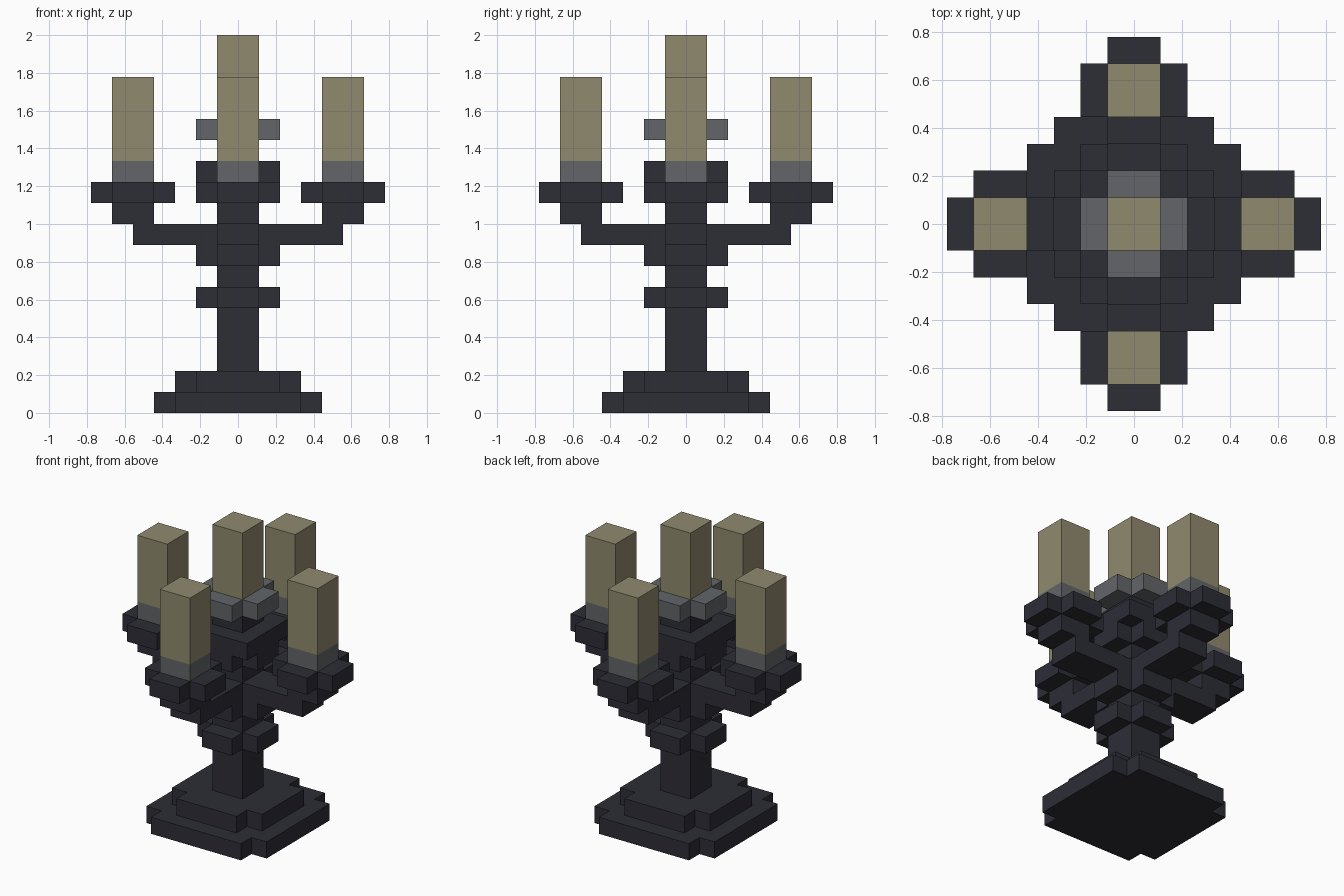
import bpy
import bmesh
from math import cos, sin, pi

cube = bpy.data.objects.get("Cube")
if cube:
    bpy.data.objects.remove(cube, do_unlink=True)

U = 2 / 18  # one block


def material(name, rgb):
    m = bpy.data.materials.new(name)
    m.use_nodes = True
    m.diffuse_color = (*rgb, 1)
    bsdf = next(n for n in m.node_tree.nodes if n.type == 'BSDF_PRINCIPLED')
    bsdf.inputs["Base Color"].default_value = (*rgb, 1)
    bsdf.inputs["Roughness"].default_value = 0.9
    return m


IRON = material("dark iron", (0.026, 0.026, 0.037))
GREY = material("grey holder", (0.122, 0.130, 0.138))
WAX = material("tan wax", (0.279, 0.254, 0.156))


def square(a):
    return [(a, -a), (a, a), (-a, a), (-a, -a)]


def plus(a, b):
    """Cross-shaped outline: a is the reach, b the half width of each bar."""
    corner = [(a, -b), (a, b), (b, b)]
    turns = [(1, 0), (0, 1), (-1, 0), (0, -1)]
    return [(x * c - y * s, x * s + y * c) for c, s in turns for x, y in corner]


def prism(name, outline, bottom, top, mat, centre=(0, 0)):
    """Extrude an outline between two heights, all measured in blocks."""
    bm = bmesh.new()
    verts = [bm.verts.new(((x + centre[0]) * U, (y + centre[1]) * U, bottom * U))
             for x, y in outline]
    face = bm.faces.new(verts)
    ext = bmesh.ops.extrude_face_region(bm, geom=[face], use_keep_orig=True)
    moved = [g for g in ext["geom"] if isinstance(g, bmesh.types.BMVert)]
    bmesh.ops.translate(bm, verts=moved, vec=(0, 0, (top - bottom) * U))
    bmesh.ops.recalc_face_normals(bm, faces=bm.faces)
    mesh = bpy.data.meshes.new(name)
    bm.to_mesh(mesh)
    bm.free()
    mesh.materials.append(mat)
    obj = bpy.data.objects.new(name, mesh)
    bpy.context.scene.collection.objects.link(obj)
    return obj


# Central column, from the foot up
column = [
    ("base_lower", plus(4, 3), 1, IRON),
    ("base_upper", plus(3, 2), 1, IRON),
    ("stem_lower", square(1), 3, IRON),
    ("stem_knob", plus(2, 1), 1, IRON),
    ("stem_middle", square(1), 1, IRON),
    ("arm_collar", plus(2, 1), 1, IRON),
    ("cross_arms", plus(5, 1), 1, IRON),
    ("stem_upper", square(1), 1, IRON),
    ("centre_bracket", plus(2, 1), 1, IRON),
    ("centre_plate", square(2), 1, IRON),
    ("centre_neck", square(1), 1, IRON),
    ("centre_holder", plus(2, 1), 1, GREY),
    ("centre_candle", square(1), 4, WAX),
]
z = 0
for name, outline, height, mat in column:
    prism(name, outline, z, z + height, mat)
    z += height

# Four outer candles, each on a riser, dish and holder
for i, side in enumerate(("left", "back", "right", "front")):
    spot = (round(5 * cos(i * pi / 2)), round(5 * sin(i * pi / 2)))
    prism(side + "_riser", square(1), 9, 10, IRON, spot)
    prism(side + "_dish", plus(2, 1), 10, 11, IRON, spot)
    prism(side + "_holder", square(1), 11, 12, GREY, spot)
    prism(side + "_candle", square(1), 12, 16, WAX, spot)
